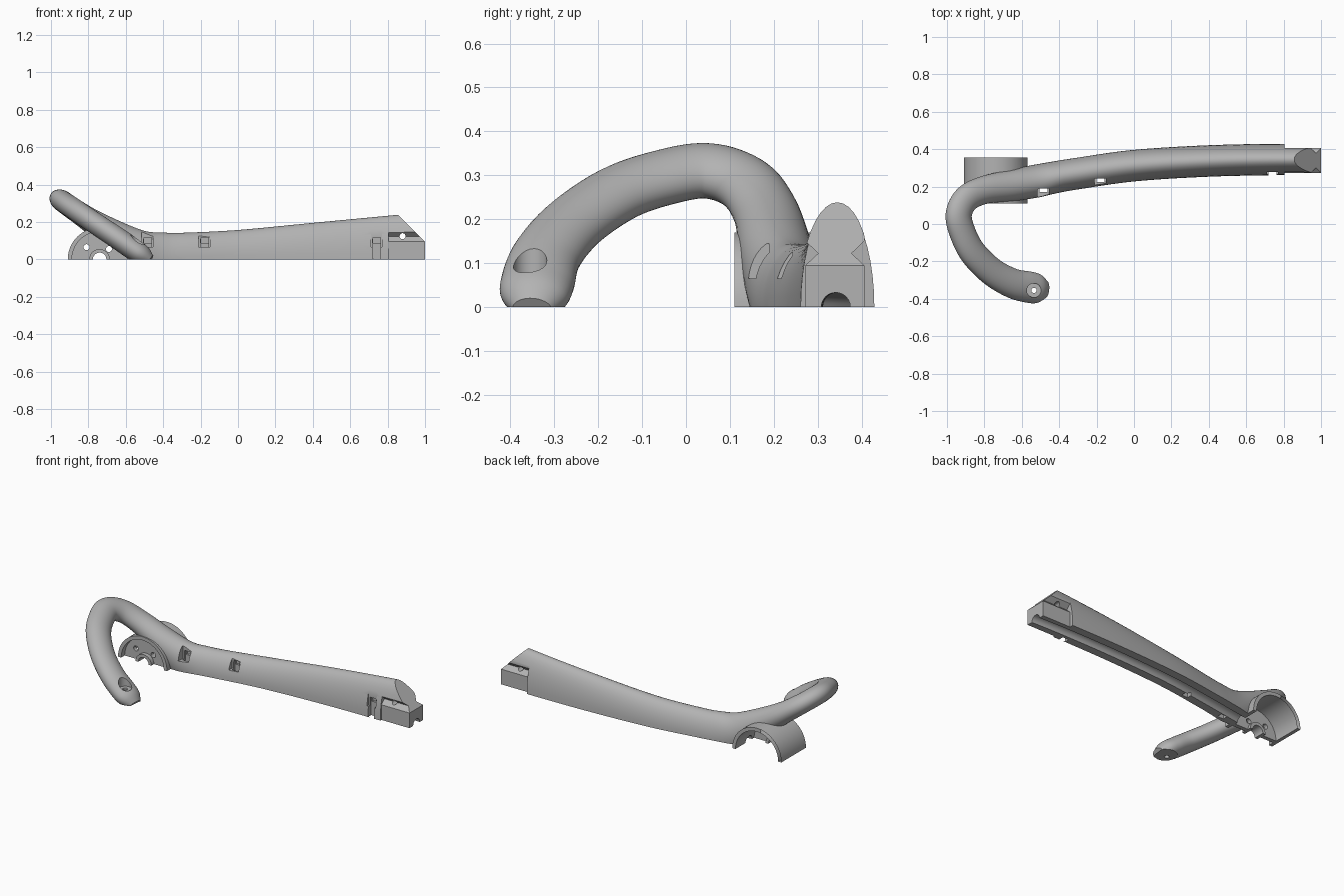
import bpy, bmesh, math
from mathutils import Vector

if "Cube" in bpy.data.objects:
    bpy.data.objects.remove(bpy.data.objects["Cube"], do_unlink=True)

grey = bpy.data.materials.new("mid_grey")
grey.use_nodes = True
grey.diffuse_color = (0.45, 0.45, 0.45, 1)
grey.node_tree.nodes["Principled BSDF"].inputs["Base Color"].default_value = (0.45, 0.45, 0.45, 1)


def make(name, bm):
    bmesh.ops.recalc_face_normals(bm, faces=bm.faces[:])
    me = bpy.data.meshes.new(name)
    bm.to_mesh(me)
    bm.free()
    me.materials.append(grey)
    ob = bpy.data.objects.new(name, me)
    bpy.context.collection.objects.link(ob)
    return ob


def prism(name, outline, axis, lo, hi):
    """Extrude a 2D outline along an axis."""
    place = {"x": lambda u, v, t: (t, u, v), "y": lambda u, v, t: (u, t, v),
             "z": lambda u, v, t: (u, v, t)}[axis]
    bm = bmesh.new()
    a, b = [[bm.verts.new(place(u, v, t)) for u, v in outline] for t in (lo, hi)]
    n = len(outline)
    bm.faces.new(a)
    bm.faces.new(b)
    for i in range(n):
        bm.faces.new((a[i], a[(i + 1) % n], b[(i + 1) % n], b[i]))
    return make(name, bm)


def circle(u, v, r, n=48):
    return [(u + r * math.cos(math.tau * i / n), v + r * math.sin(math.tau * i / n)) for i in range(n)]


def rect(u0, u1, v0, v1):
    return [(u0, v0), (u1, v0), (u1, v1), (u0, v1)]


def spline(pts, steps=8):
    """Smooth interpolation through rows of values."""
    p = [pts[0]] + list(pts) + [pts[-1]]
    out = []
    for i in range(1, len(p) - 2):
        for s in range(steps):
            t = s / steps
            out.append([0.5 * (2 * b + (c - a) * t + (2 * a - 5 * b + 4 * c - d) * t * t
                               + (3 * b - a - 3 * c + d) * t ** 3)
                        for a, b, c, d in zip(*p[i - 1:i + 3])])
    return out + [list(pts[-1])]


def sweep(name, pts, n=40):
    """Elliptic sweep; rows are x, y, z, half width, half height, tilt."""
    rows = spline(pts)
    bm = bmesh.new()
    rings = []
    for i, (x, y, z, a, b, k) in enumerate(rows):
        t = (Vector(rows[min(i + 1, len(rows) - 1)][:3]) - Vector(rows[max(i - 1, 0)][:3])).normalized()
        up = Vector((0.67 * k, 0, 1))
        up = (up - t * up.dot(t)).normalized()
        side = t.cross(up)
        rings.append([bm.verts.new(Vector((x, y, z)) + side * u + up * v)
                      for u, v in [(a * math.cos(math.tau * j / n), b * math.sin(math.tau * j / n))
                                   for j in range(n)]])
    for r, q in zip(rings, rings[1:]):
        for j in range(n):
            bm.faces.new((r[j], r[(j + 1) % n], q[(j + 1) % n], q[j]))
    bm.faces.new(rings[0])
    bm.faces.new(rings[-1])
    return make(name, bm)


def combine(target, tool, op="DIFFERENCE"):
    tool.hide_render = True
    bpy.context.view_layer.objects.active = target
    m = target.modifiers.new(op, "BOOLEAN")
    m.operation, m.solver, m.object = op, "EXACT", tool
    bpy.ops.object.modifier_apply(modifier=m.name)
    bpy.data.objects.remove(tool, do_unlink=True)


# Long arm flowing into the curved grip
arm_centre = [(1.04, 0.34), (0.8, 0.345), (0.4, 0.337), (0, 0.312), (-0.3, 0.27)]
arm_height = [0.256, 0.233, 0.195, 0.157, 0.142]
path = [(x, y, 0, 0.084, h, 0) for (x, y), h in zip(arm_centre, arm_height)]
path += [
    (-0.42, 0.25, 0.005, 0.085, 0.14, 0.1),
    (-0.53, 0.228, 0.04, 0.088, 0.12, 0.5),
    (-0.66, 0.205, 0.125, 0.084, 0.085, 0.9),
    (-0.8, 0.182, 0.215, 0.075, 0.064, 1),
    (-0.895, 0.135, 0.28, 0.074, 0.058, 1),
    (-0.937, 0.05, 0.31, 0.075, 0.057, 1),
    (-0.915, -0.05, 0.295, 0.075, 0.057, 1),
    (-0.86, -0.155, 0.258, 0.076, 0.057, 1),
    (-0.76, -0.255, 0.19, 0.077, 0.057, 1),
    (-0.65, -0.317, 0.117, 0.08, 0.058, 1),
    (-0.56, -0.338, 0.055, 0.084, 0.058, 1),
    (-0.51, -0.345, 0.022, 0.076, 0.052, 1),
    (-0.47, -0.35, -0.005, 0.045, 0.03, 1),
]
body = sweep("arm_and_grip", path)

# Round housing under the grip root, hollowed on both sides of a thin wall
HX = -0.74
combine(body, prism("housing", circle(HX, 0, 0.17, 72), "y", 0.11, 0.355), "UNION")
combine(body, prism("rear_cavity", circle(HX, 0, 0.148, 72), "y", 0.17, 0.42))
combine(body, prism("front_recess", circle(HX, 0, 0.148, 72), "y", 0.08, 0.145))
combine(body, prism("hub_ring", circle(HX, 0, 0.055), "y", 0.12, 0.19), "UNION")
combine(body, prism("hub_hole", circle(HX, 0, 0.036), "y", 0.08, 0.25))
for u, v in ((-0.81, 0.065), (-0.69, 0.055)):
    combine(body, prism("wall_hole", circle(u, v, 0.016, 24), "y", 0.08, 0.25))

# Cable channel along the underside
channel = [(x, y, 0, 0.033, 0.033, 0) for x, y in [(1.1, 0.338)] + arm_centre[1:] + [(-0.64, 0.215)]]
combine(body, sweep("channel", channel, 24))

# Clip windows in the front flank, each with a shaft down to the underside
for x, y, h in ((-0.485, 0.238, 0.15), (-0.18, 0.29, 0.146), (0.74, 0.344, 0.227)):
    half = 0.084 * math.sqrt(1 - (0.11 / h) ** 2)
    combine(body, prism("window", rect(x - 0.03, x + 0.03, 0.065, 0.145), "y", y - 0.12, y - half + 0.008))
    combine(body, prism("window_slot", rect(x - 0.018, x + 0.022, 0.088, 0.118), "y", y - 0.12, y - half + 0.035))
    combine(body, prism("shaft", rect(x - 0.02, x + 0.022, y - half - 0.01, y - half + 0.022), "z", -0.1, 0.11))

# Keyed tip: narrowed block with V grooves, sloped nose and cross hole
MID = 0.339
for s in (-1, 1):
    key = [(0.2, -0.4), (0.067, -0.4), (0.067, 0.095), (0.038, 0.122), (0.067, 0.15), (0.067, 0.4), (0.2, 0.4)]
    combine(body, prism("tip_side", [(MID + s * u, v) for u, v in key], "x", 0.805, 1.2))
nose = [(0.81, 0.285), (1.0, 0.095), (1.0, -0.4), (1.2, -0.4), (1.2, 0.6), (0.81, 0.6)]
combine(body, prism("nose", nose, "y", 0, 0.7))
combine(body, prism("cross_hole", circle(0.88, 0.124, 0.016, 24), "y", 0.1, 0.6))

# Screw seat at the foot of the grip
combine(body, prism("screw_seat", circle(-0.535, -0.355, 0.038), "z", 0.075, 0.3))
combine(body, prism("screw_hole", circle(-0.535, -0.355, 0.014, 24), "z", -0.2, 0.3))

# Flat underside
combine(body, prism("ground_cut", rect(-1.5, 1.5, -1, 1), "z", -0.8, 0))

bpy.ops.object.select_all(action="DESELECT")
body.select_set(True)
bpy.context.view_layer.objects.active = body
bpy.ops.object.shade_smooth_by_angle(angle=math.radians(30))
